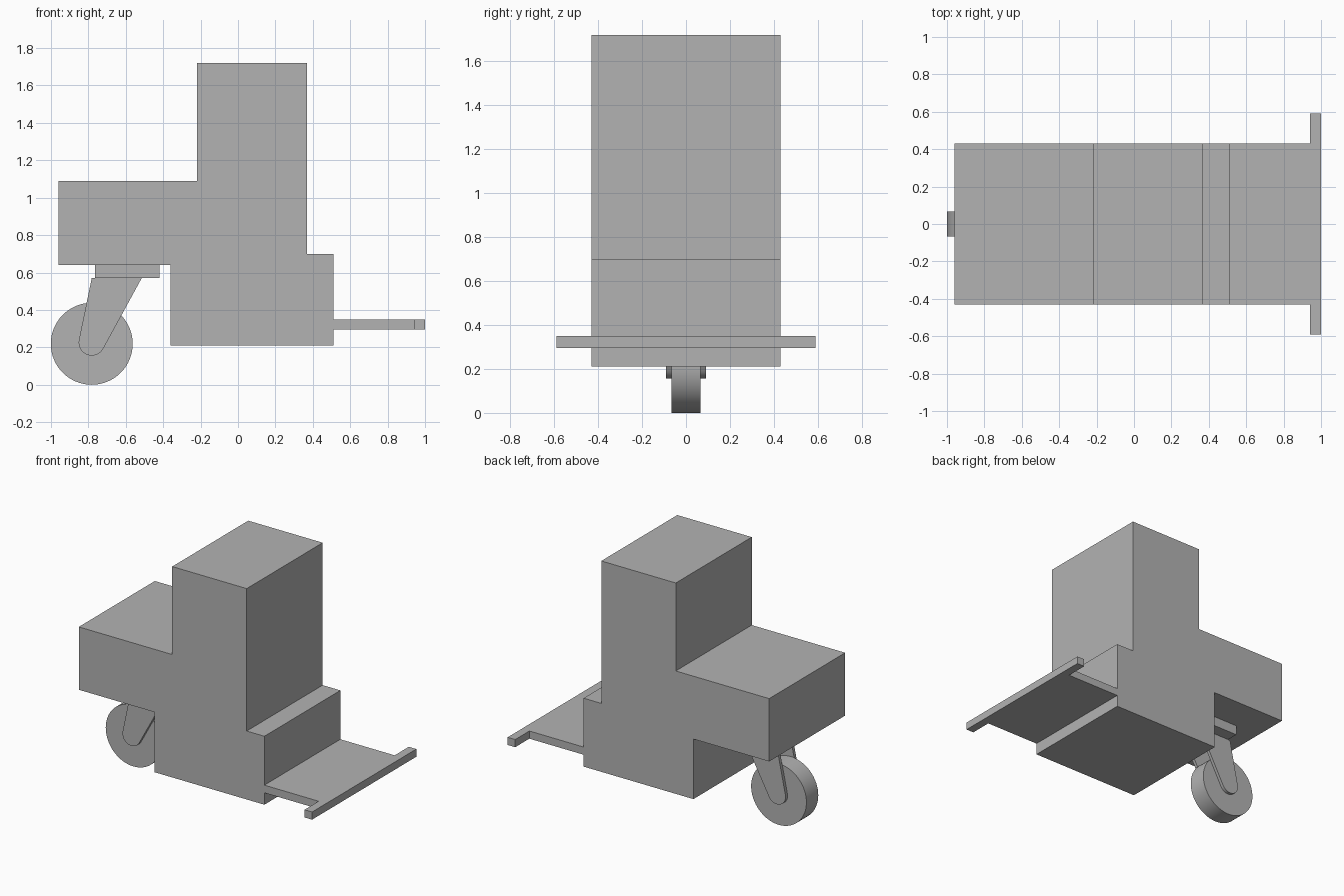
import bpy, math

old = bpy.data.objects.get("Cube")
if old:
    bpy.data.objects.remove(old, do_unlink=True)

grey = bpy.data.materials.new("plain grey")
grey.use_nodes = True
COLOUR = (0.45, 0.45, 0.45, 1)
grey.diffuse_color = COLOUR
grey.node_tree.nodes["Principled BSDF"].inputs["Base Color"].default_value = COLOUR


def extrude(name, profile, y0, y1, smooth=False):
    """Prism from an x-z profile (counter-clockwise from the front), between y0 and y1."""
    n = len(profile)
    verts = [(x, y, z) for y in (y0, y1) for x, z in profile]
    faces = [tuple(range(n)), tuple(range(2 * n - 1, n - 1, -1))]
    faces += [(i, i + n, (i + 1) % n + n, (i + 1) % n) for i in range(n)]
    mesh = bpy.data.meshes.new(name)
    mesh.from_pydata(verts, [], faces)
    mesh.materials.append(grey)
    obj = bpy.data.objects.new(name, mesh)
    bpy.context.collection.objects.link(obj)
    if smooth:
        bpy.ops.object.select_all(action="DESELECT")
        obj.select_set(True)
        bpy.context.view_layer.objects.active = obj
        bpy.ops.object.shade_smooth_by_angle(angle=math.radians(30))
    return obj


def box(name, x0, x1, half_y, z0, z1):
    return extrude(name, [(x0, z0), (x1, z0), (x1, z1), (x0, z1)], -half_y, half_y)


def arc(cx, cz, r, start, end, steps):
    angles = [math.radians(start + (end - start) * i / steps) for i in range(steps + 1)]
    return [(cx + r * math.cos(a), cz + r * math.sin(a)) for a in angles]


# Stepped main body
extrude("body", [(-0.36, 0.21), (0.51, 0.21), (0.51, 0.70), (0.37, 0.70),
                 (0.37, 1.72), (-0.22, 1.72), (-0.22, 1.09), (-0.96, 1.09),
                 (-0.96, 0.64), (-0.36, 0.64)], -0.43, 0.43)

# Platform with a wider end bar
extrude("platform", [(0.51, 0.295), (0.94, 0.295), (0.94, 0.35), (0.51, 0.35)], -0.43, 0.43)
box("end_bar", 0.94, 1.0, 0.59, 0.295, 0.35)

# Caster: mounting plate, wheel and two fork arms
box("caster_plate", -0.765, -0.42, 0.177, 0.57, 0.64)
AXLE = (-0.782, 0.219)
extrude("caster_wheel", arc(*AXLE, 0.219, 0, 360, 64)[:-1], -0.067, 0.067, smooth=True)
arm = arc(AXLE[0], 0.226, 0.07, 170, 332, 16) + [(-0.515, 0.57), (-0.782, 0.57)]
for side, y0, y1 in (("right", -0.09, -0.067), ("left", 0.067, 0.09)):
    extrude("fork_arm_" + side, arm, y0, y1, smooth=True)
